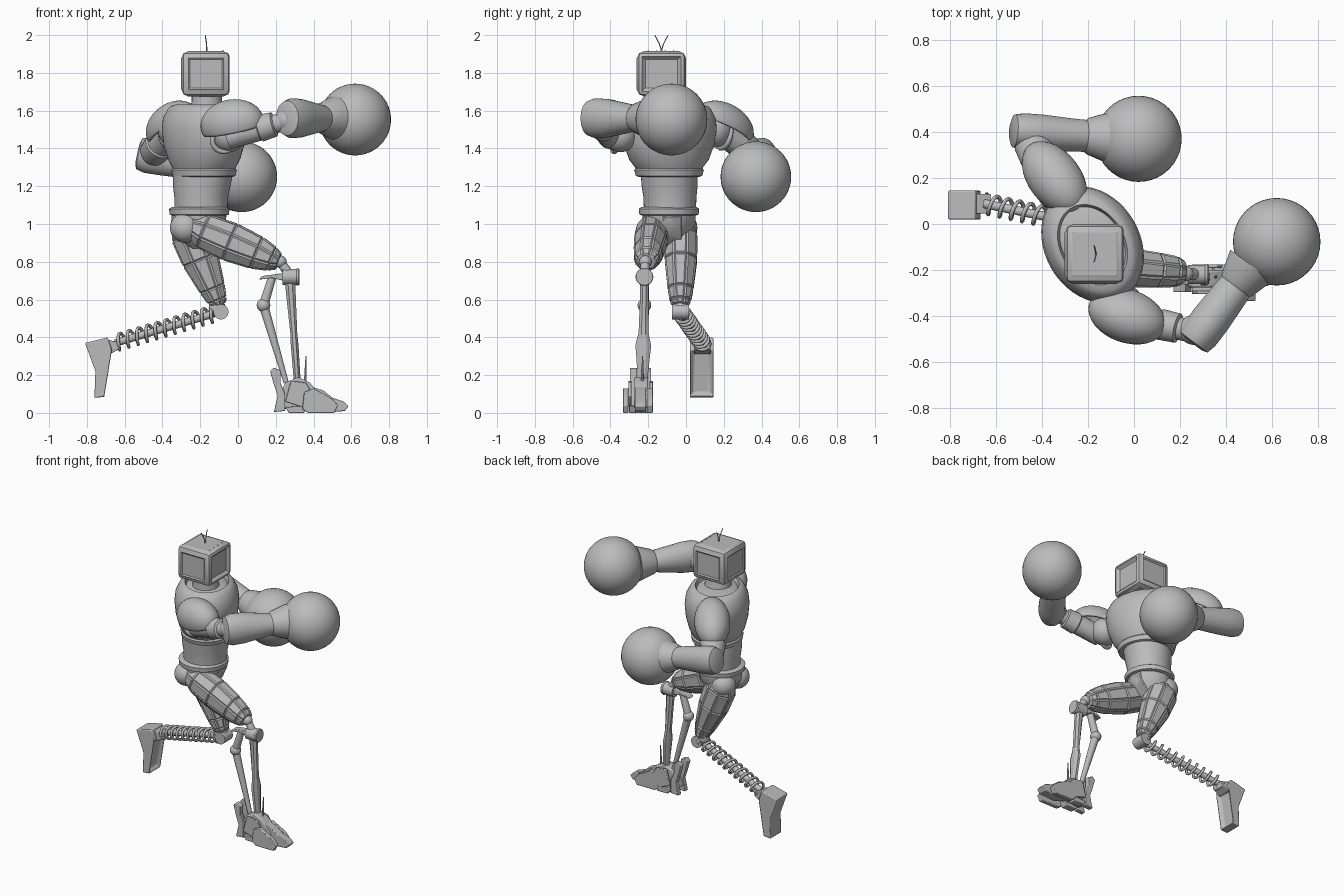
import bpy, bmesh, math
from mathutils import Vector, Matrix

cube = bpy.data.objects.get("Cube")
if cube:
    bpy.data.objects.remove(cube, do_unlink=True)

grey = bpy.data.materials.new("plain_grey")
grey.use_nodes = True
tone = (0.5, 0.5, 0.5, 1)
grey.diffuse_color = tone
grey.node_tree.nodes["Principled BSDF"].inputs["Base Color"].default_value = tone


def finish(name, bm, angle=35, bevel=0):
    bmesh.ops.recalc_face_normals(bm, faces=bm.faces)
    me = bpy.data.meshes.new(name)
    bm.to_mesh(me)
    bm.free()
    me.materials.append(grey)
    ob = bpy.data.objects.new(name, me)
    bpy.context.scene.collection.objects.link(ob)
    if bevel:
        mod = ob.modifiers.new("Bevel", "BEVEL")
        mod.width, mod.segments = bevel, 2
    bpy.ops.object.select_all(action="DESELECT")
    ob.select_set(True)
    bpy.context.view_layer.objects.active = ob
    bpy.ops.object.shade_smooth_by_angle(angle=math.radians(angle))
    return ob


def skin(bm, rings):
    """Join rings of points into a capped tube; return the side faces."""
    loops = [[bm.verts.new(p) for p in r] for r in rings]
    n = len(loops[0])
    sides = [bm.faces.new((a[i], a[(i + 1) % n], b[(i + 1) % n], b[i]))
             for a, b in zip(loops, loops[1:]) for i in range(n)]
    bm.faces.new(loops[0][::-1])
    bm.faces.new(loops[-1])
    return sides


def circle(n, turn=0):
    return [(math.cos(turn + math.tau * i / n), math.sin(turn + math.tau * i / n)) for i in range(n)]


def limb(name, p0, p1, profile, n=24, panels=0, angle=35):
    """Tube from p0 to p1; profile rows are (t, flat radius, upright radius)."""
    p0, p1 = Vector(p0), Vector(p1)
    d = (p1 - p0).normalized()
    side = d.cross((0, 0, 1) if abs(d.z) < 0.95 else (0, 1, 0)).normalized()
    up = side.cross(d)
    bm = bmesh.new()
    sides = skin(bm, [[p0.lerp(p1, t) + side * (c * a) + up * (s * b)
                       for c, s in circle(n, math.pi / n)] for t, a, b in profile])
    if panels:
        bmesh.ops.recalc_face_normals(bm, faces=bm.faces)
        bmesh.ops.inset_individual(bm, faces=sides, thickness=panels, depth=panels * 0.7)
    return finish(name, bm, angle)


def rod(name, p0, p1, r0, r1=None, n=16):
    r1 = r1 or r0
    return limb(name, p0, p1, [(0, r0, r0), (1, r1, r1)], n)


def stack(name, rows, turn=0, n=48):
    """Upright body; rows are (z, x, y, half width, half depth)."""
    ca, sa = math.cos(turn), math.sin(turn)
    bm = bmesh.new()
    skin(bm, [[(x + c * a * ca - s * b * sa, y + c * a * sa + s * b * ca, z)
               for c, s in circle(n)] for z, x, y, a, b in rows])
    return finish(name, bm)


def ball(name, at, r):
    bm = bmesh.new()
    bmesh.ops.create_uvsphere(bm, u_segments=40, v_segments=24, radius=r)
    bmesh.ops.translate(bm, verts=bm.verts, vec=at)
    return finish(name, bm)


def ring(name, at, axis, r, thick):
    frame = Vector(axis).to_track_quat("Z", "Y").to_matrix()
    bpy.ops.mesh.primitive_torus_add(location=at, rotation=frame.to_euler(), major_radius=r,
                                     minor_radius=thick, major_segments=32, minor_segments=8)
    ob = bpy.context.object
    ob.name = name
    ob.data.materials.append(grey)
    bpy.ops.object.shade_smooth_by_angle(angle=math.radians(50))


def prism(name, pts, y0, y1, bevel=0.004, sole=False):
    """Outline in x and z pushed from y0 to y1."""
    bm = bmesh.new()
    skin(bm, [[(x, y, z) for x, z in pts] for y in (y0, y1)])
    if sole:
        bmesh.ops.recalc_face_normals(bm, faces=bm.faces)
        f = max(bm.faces, key=lambda q: q.normal.x * q.calc_area())
        bmesh.ops.inset_individual(bm, faces=[f], thickness=0.03, depth=-0.025)
    return finish(name, bm, 30, bevel)


def pad(name, at, along, up, size):
    """Domed shell: a squashed ball with the underside cut away."""
    x = Vector(along).normalized()
    y = Vector(up).cross(x).normalized()
    frame = Matrix((x, y, x.cross(y))).transposed().to_4x4()
    bm = bmesh.new()
    bmesh.ops.create_uvsphere(bm, u_segments=32, v_segments=20, radius=1)
    bmesh.ops.bisect_plane(bm, geom=bm.verts[:] + bm.edges[:] + bm.faces[:],
                           plane_co=(0, 0, -0.25), plane_no=(0, 0, -1), clear_outer=True)
    bmesh.ops.transform(bm, matrix=Matrix.Translation(at) @ frame @ Matrix.Diagonal((*size, 1)), verts=bm.verts)
    ob = finish(name, bm)
    ob.modifiers.new("Shell", "SOLIDIFY").thickness = 0.015


def wire(name, pts, r):
    cu = bpy.data.curves.new(name, "CURVE")
    cu.dimensions, cu.bevel_depth, cu.bevel_resolution = "3D", r, 1
    sp = cu.splines.new("POLY")
    sp.points.add(len(pts) - 1)
    for q, p in zip(sp.points, pts):
        q.co = (*p, 1)
    cu.materials.append(grey)
    bpy.context.scene.collection.objects.link(bpy.data.objects.new(name, cu))


# Head: bevelled box with raised plates and a sunken screen
bm = bmesh.new()
bmesh.ops.create_cube(bm, size=1)
bmesh.ops.transform(bm, verts=bm.verts, matrix=Matrix.Translation((-0.17, -0.13, 1.795)) @ Matrix.Diagonal((0.25, 0.25, 0.23, 1)))
bmesh.ops.bevel(bm, geom=bm.edges[:], offset=0.022, segments=2, affect="EDGES", profile=0.5)
for f in sorted(bm.faces, key=lambda q: -q.calc_area())[:6]:
    bmesh.ops.inset_individual(bm, faces=[f], thickness=0.014, depth=-0.012 if f.normal.x > 0.9 else 0.006)
    if abs(f.normal.z) < 0.5:
        bmesh.ops.inset_individual(bm, faces=[f], thickness=0.012, depth=-0.006)
finish("head", bm, 30)
for i in range(4):
    y = -0.2 + i * 0.045
    rod("head_stud", (-0.08, y, 1.905), (-0.08, y, 1.918), 0.005, n=8)
for s in (-1, 1):
    wire("antenna", [(-0.165 - 0.008 * t * t, -0.13 + s * 0.035 * t ** 1.6, 1.91 + 0.088 * t)
                     for t in (0, 0.25, 0.5, 0.75, 1)], 0.003)
stack("neck", [(1.58, -0.165, -0.12, 0.095, 0.095), (1.65, -0.165, -0.125, 0.08, 0.08),
               (1.7, -0.165, -0.13, 0.08, 0.08)])

# Torso, twisted towards the punch
TWIST = math.radians(-60)
cx, cy = -0.18, -0.09
stack("chest", [(z, cx, cy, a, b) for z, a, b in (
    (1.25, 0.165, 0.15), (1.255, 0.18, 0.163), (1.285, 0.19, 0.168), (1.295, 0.183, 0.16), (1.34, 0.22, 0.18),
    (1.42, 0.252, 0.2), (1.5, 0.266, 0.207), (1.56, 0.262, 0.2), (1.61, 0.235, 0.175), (1.625, 0.215, 0.16),
    (1.632, 0.185, 0.14), (1.605, 0.175, 0.13), (1.62, 0.11, 0.1))], TWIST)
stack("waist", [(1.07, -0.195, -0.085, 0.14, 0.138), (1.14, -0.195, -0.085, 0.142, 0.14),
                (1.2, -0.192, -0.087, 0.152, 0.148), (1.28, -0.185, -0.09, 0.16, 0.15)])
stack("belt", [(z, -0.205, -0.09, r, r) for z, r in
               ((1.045, 0.14), (1.05, 0.157), (1.08, 0.16), (1.09, 0.145))])
stack("pelvis", [(0.87, -0.22, -0.08, 0.03, 0.05), (0.92, -0.22, -0.085, 0.1, 0.09),
                 (1.0, -0.21, -0.09, 0.145, 0.14), (1.06, -0.205, -0.09, 0.145, 0.14)], n=12)
prism("groin_plate", [(-0.12, 1.05), (-0.06, 1.04), (-0.1, 0.95), (-0.17, 0.88), (-0.2, 0.9)], -0.125, -0.025)

# Straight punching arm
ball("shoulder_joint_a", (-0.05, -0.35, 1.47), 0.09)
ring("shoulder_ring_a", (-0.075, -0.385, 1.445), (0.25, -1, -0.1), 0.062, 0.014)
pad("shoulder_pad_a", (-0.03, -0.4, 1.53), (0.9, -0.32, 0.16), (-0.05, -0.25, 1), (0.175, 0.115, 0.13))
limb("upper_arm_a", (-0.05, -0.4, 1.46), (0.27, -0.47, 1.55),
     [(0, 0.065, 0.065), (0.5, 0.062, 0.065), (0.52, 0.068, 0.072), (0.75, 0.065, 0.066), (0.77, 0.05, 0.05), (1, 0.05, 0.05)])
ball("elbow_a", (0.26, -0.46, 1.55), 0.065)
limb("forearm_a", (0.255, -0.52, 1.56), (0.51, -0.18, 1.56),
     [(0, 0.05, 0.07), (0.02, 0.075, 0.092), (0.12, 0.085, 0.106), (0.3, 0.086, 0.102), (0.6, 0.08, 0.08),
      (0.73, 0.076, 0.07), (0.76, 0.084, 0.08), (1, 0.115, 0.115)], 28)
ball("glove_a", (0.62, -0.077, 1.553), 0.19)

# Guarding arm
ball("shoulder_joint_b", (-0.33, 0.15, 1.5), 0.095)
ring("shoulder_ring_b", (-0.35, 0.2, 1.47), (-0.5, 0.85, -0.2), 0.07, 0.014)
pad("shoulder_pad_b", (-0.345, 0.2, 1.52), (-0.5, 0.66, -0.36), (-0.25, 0.2, 1), (0.19, 0.115, 0.12))
limb("upper_arm_b", (-0.35, 0.18, 1.5), (-0.46, 0.37, 1.36),
     [(0, 0.07, 0.07), (0.55, 0.075, 0.075), (0.58, 0.083, 0.083), (0.9, 0.075, 0.075), (1, 0.06, 0.06)])
ball("elbow_b", (-0.46, 0.385, 1.36), 0.07)
limb("forearm_b", (-0.53, 0.405, 1.375), (-0.1, 0.375, 1.28),
     [(0, 0.05, 0.06), (0.02, 0.072, 0.085), (0.12, 0.08, 0.095), (0.3, 0.08, 0.09), (0.6, 0.072, 0.078),
      (0.74, 0.07, 0.07), (0.77, 0.08, 0.08), (1, 0.115, 0.115)], 28)
ball("glove_b", (0.02, 0.37, 1.25), 0.187)

# Thighs with raised armour panels
limb("thigh_a", (-0.25, -0.17, 0.99), (0.215, -0.21, 0.8),
     [(0, 0.06, 0.06), (0.15, 0.085, 0.095), (0.45, 0.085, 0.105), (0.75, 0.075, 0.09), (0.92, 0.065, 0.065), (1, 0.045, 0.04)], 8, 0.01, 20)
limb("thigh_b", (-0.28, -0.025, 1.01), (-0.1, -0.03, 0.57),
     [(0, 0.06, 0.07), (0.15, 0.085, 0.105), (0.45, 0.085, 0.1), (0.8, 0.066, 0.068), (0.94, 0.054, 0.05), (1, 0.04, 0.035)], 8, 0.01, 20)
for tag, y in (("a", -0.17), ("b", -0.02)):
    ball("hip_joint_" + tag, (-0.28, y, 0.98), 0.08)

# Standing leg: knee, twin shin rods
ball("knee_ball", (0.225, -0.215, 0.8), 0.033)
rod("knee_link", (0.225, -0.215, 0.8), (0.28, -0.22, 0.72), 0.025)
rod("knee_barrel", (0.235, -0.22, 0.72), (0.325, -0.22, 0.72), 0.042, n=24)
ring("knee_band", (0.315, -0.22, 0.72), (1, 0, 0), 0.04, 0.007)
limb("shin", (0.275, -0.22, 0.7), (0.315, -0.23, 0.15),
     [(0, 0.03, 0.026), (0.2, 0.026, 0.024), (0.5, 0.02, 0.028), (0.62, 0.022, 0.045), (0.9, 0.02, 0.03), (1, 0.02, 0.03)], 8, 0, 25)
prism("rear_bracket", [(0.11, 0.705), (0.13, 0.725), (0.24, 0.74), (0.24, 0.7), (0.18, 0.715)], -0.245, -0.195)
rod("rear_rod_upper", (0.18, -0.22, 0.715), (0.135, -0.22, 0.57), 0.022, 0.026)
ball("rear_joint", (0.135, -0.22, 0.57), 0.036)
rod("rear_rod_lower", (0.135, -0.22, 0.57), (0.255, -0.23, 0.16), 0.026, 0.014)
rod("ankle_spike", (0.355, -0.23, 0.16), (0.36, -0.23, 0.3), 0.008, 0.003, 6)

# Standing foot: ankle, heel spurs, toes
prism("ankle", [(0.2, 0.05), (0.25, 0.16), (0.32, 0.19), (0.38, 0.16), (0.45, 0.08), (0.42, 0.03), (0.25, 0.02)], -0.275, -0.2, 0.008)
for s in (-1, 1):
    y = -0.24 + s * 0.038
    prism("heel_spur", [(0.17, 0.22), (0.19, 0.24), (0.225, 0.225), (0.225, 0.16), (0.25, 0.1), (0.25, 0.01),
                        (0.19, 0.005), (0.21, 0.09), (0.19, 0.15)], y - 0.018, y + 0.018)
    prism("ankle_guard", [(0.25, 0.06), (0.28, 0.17), (0.36, 0.16), (0.4, 0.09), (0.34, 0.03)], y + s * 0.01, y + s * 0.026)
    prism("sole_pad", [(0.25, 0.03), (0.27, 0.0), (0.35, 0.0), (0.37, 0.04)], y - 0.024, y + 0.024)
    prism("outer_toe", [(0.34, 0.02), (0.35, 0.11), (0.4, 0.13), (0.5, 0.075), (0.53, 0.04), (0.51, 0.0), (0.37, 0.0)],
          y + s * 0.026 - 0.03, y + s * 0.026)
prism("middle_toe", [(0.36, 0.03), (0.38, 0.14), (0.45, 0.12), (0.5, 0.08), (0.56, 0.06), (0.585, 0.035), (0.565, 0.01), (0.45, 0.0)],
      -0.27, -0.212)

# Sprung leg: knee, coil and core
rod("spring_knee", (-0.09, -0.075, 0.535), (-0.09, 0.015, 0.535), 0.04, n=24)
ball("spring_knee_ball", (-0.11, -0.03, 0.555), 0.045)
top, end = Vector((-0.11, -0.025, 0.53)), Vector((-0.65, 0.088, 0.37))
axis = (end - top).normalized()
u = axis.cross((0, 0, 1)).normalized()
v = u.cross(axis)
TURNS, STEPS = 11, 16
wire("spring", [top.lerp(end, i / (TURNS * STEPS)) + (u * math.cos(math.tau * i / STEPS) + v * math.sin(math.tau * i / STEPS)) * 0.042
                for i in range(TURNS * STEPS + 1)], 0.009)
rod("spring_core", top, end, 0.02, n=12)

# Raised foot with a sunken sole
prism("raised_foot", [(-0.81, 0.37), (-0.69, 0.4), (-0.665, 0.33), (-0.705, 0.085), (-0.76, 0.08), (-0.755, 0.22)], 0.02, 0.145, 0.006, True)
prism("raised_ankle", [(-0.7, 0.39), (-0.62, 0.37), (-0.625, 0.34), (-0.68, 0.31)], 0.045, 0.13)
